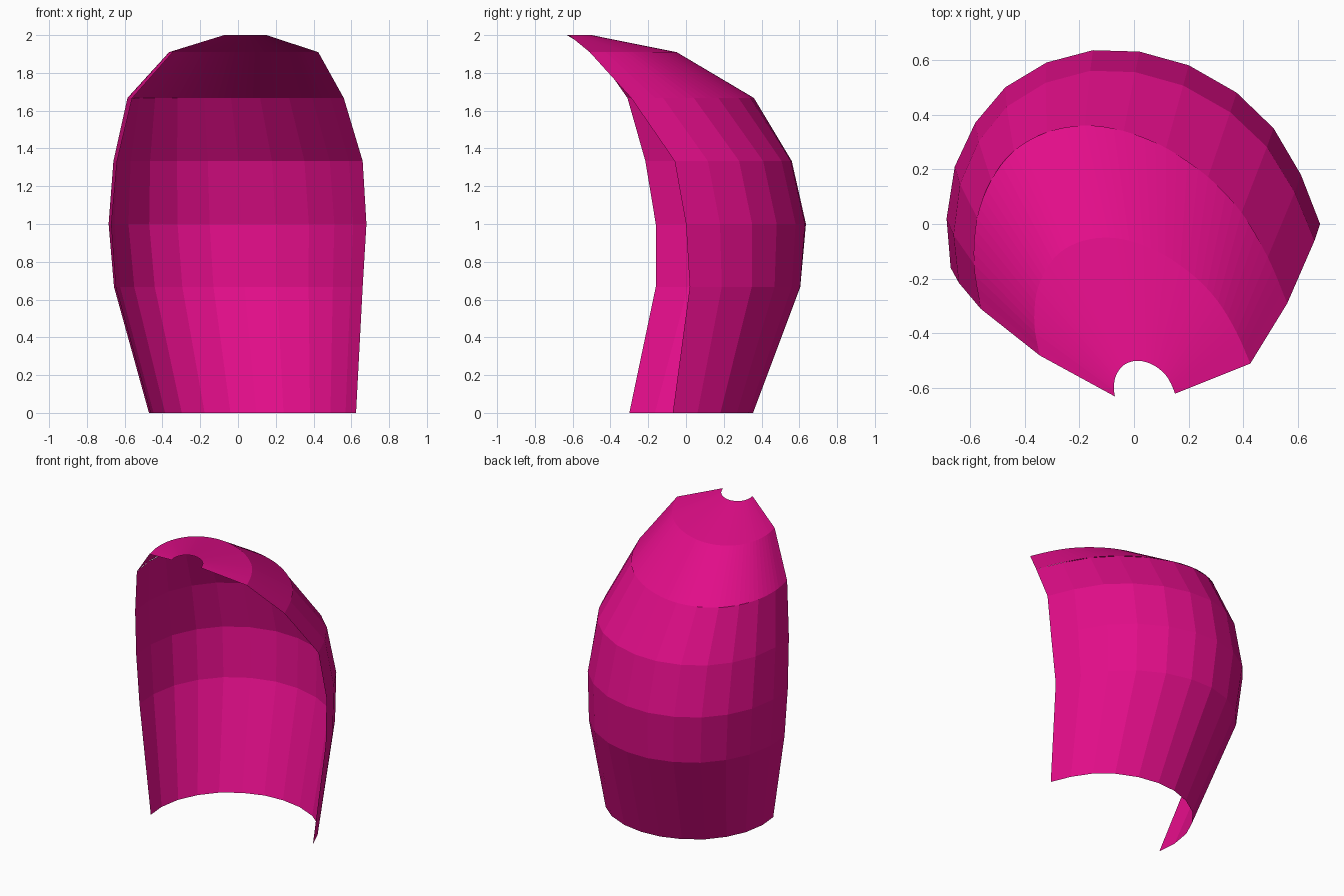
import bpy, bmesh
from mathutils import Vector

if "Cube" in bpy.data.objects:
    bpy.data.objects.remove(bpy.data.objects["Cube"])

pink = bpy.data.materials.new("hot pink")
pink.diffuse_color = (0.76, 0.004, 0.25, 1)
pink.use_nodes = True
pink.node_tree.nodes["Principled BSDF"].inputs["Base Color"].default_value = pink.diffuse_color

# Open cross-section at the widest level, from the right edge round the back to the left edge
SECTION = [Vector(p) for p in (
    (0.68, 0), (0.61, 0.18), (0.51, 0.35), (0.375, 0.48), (0.20, 0.58),
    (0.02, 0.63), (-0.15, 0.635), (-0.32, 0.59), (-0.47, 0.50),
    (-0.58, 0.37), (-0.655, 0.21), (-0.685, 0.02), (-0.67, -0.16))]

# Each level: height, right edge, left edge, back point
LEVELS = [
    (0.0, (0.625, -0.07), (-0.46, -0.30), (-0.04, 0.345)),
    (0.667, (0.66, 0.02), (-0.645, -0.16), (-0.13, 0.605)),
    (1.0, (0.68, 0.0), (-0.67, -0.16), (-0.15, 0.635)),
    (1.333, (0.66, -0.06), (-0.64, -0.215), (-0.16, 0.56)),
    (1.667, (0.56, -0.29), (-0.56, -0.31), (-0.18, 0.36)),
    (1.91, (0.425, -0.51), (-0.345, -0.48), (-0.09, -0.05)),
    (2.0, (0.15, -0.62), (-0.07, -0.63), (0.01, -0.50)),
]


def refine(pts, n):
    """Smooth curve through the points, n steps per span."""
    ext = [2 * pts[0] - pts[1]] + pts + [2 * pts[-1] - pts[-2]]
    out = []
    for i in range(1, len(ext) - 2):
        a, b, c, d = ext[i - 1:i + 3]
        for k in range(n):
            t = k / n
            out.append(0.5 * (2 * b + (c - a) * t + (2 * a - 5 * b + 4 * c - d) * t * t
                              + (3 * b - a - 3 * c + d) * t ** 3))
    return out + [pts[-1]]


def ring(section, level):
    """Fit the section to a level's right, left and back points."""
    z, r, l, a = level[0], *map(Vector, level[1:])
    r0, u, v = SECTION[0], SECTION[-1] - SECTION[0], SECTION[6] - SECTION[0]
    det = u.x * v.y - u.y * v.x
    pts = []
    for p in section:
        q = p - r0
        s = (q.x * v.y - q.y * v.x) / det
        t = (u.x * q.y - u.y * q.x) / det
        w = r + s * (l - r) + t * (a - r)
        pts.append((w.x, w.y, z))
    return pts


def shell(name, section, levels):
    bm = bmesh.new()
    rows = [[bm.verts.new(p) for p in ring(section, lv)] for lv in levels]
    for lo, hi in zip(rows, rows[1:]):
        for i in range(len(lo) - 1):
            bm.faces.new((lo[i], lo[i + 1], hi[i + 1], hi[i]))
    me = bpy.data.meshes.new(name)
    bm.to_mesh(me)
    bm.free()
    me.materials.append(pink)
    ob = bpy.data.objects.new(name, me)
    bpy.context.collection.objects.link(ob)


# Faceted lower wall
shell("curved_wall", SECTION, LEVELS[:5])
# Finer rounded hood with the notch at its tip
shell("hood", refine(SECTION, 4), LEVELS[4:])
